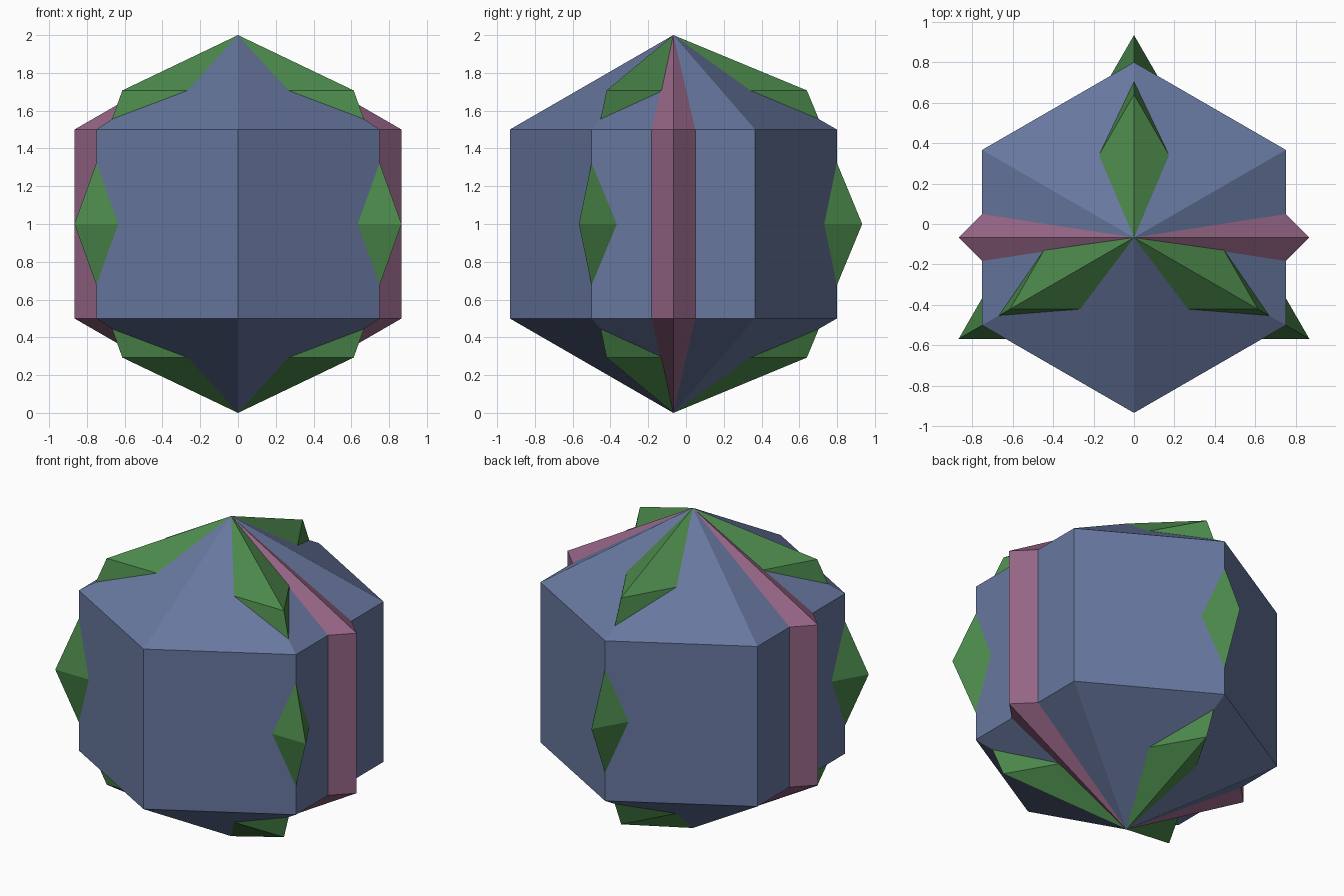
import bpy, bmesh
from math import pi, sin, cos, radians
from mathutils import Vector

if "Cube" in bpy.data.objects:
    bpy.data.objects.remove(bpy.data.objects["Cube"], do_unlink=True)

# Shared centre of the three interlocking unit-radius solids
CENTRE = Vector((0, -0.067, 1))


def make_material(name, rgb):
    mat = bpy.data.materials.new(name)
    mat.use_nodes = True
    mat.diffuse_color = (*rgb, 1)
    mat.node_tree.nodes["Principled BSDF"].inputs["Base Color"].default_value = (*rgb, 1)
    return mat


def faceted_sphere(name, sides, bands, mat):
    """Flat-shaded globe with one vertex column pointing to the back."""
    bm = bmesh.new()
    top = bm.verts.new((0, 0, 1))
    bottom = bm.verts.new((0, 0, -1))
    rings = []
    for b in range(1, bands):
        tilt = pi * b / bands
        rings.append([bm.verts.new((sin(tilt) * cos(a), sin(tilt) * sin(a), cos(tilt)))
                      for a in (radians(90) + 2 * pi * s / sides for s in range(sides))])
    for s in range(sides):
        n = (s + 1) % sides
        bm.faces.new((top, rings[0][s], rings[0][n]))
        for upper, lower in zip(rings, rings[1:]):
            bm.faces.new((upper[s], lower[s], lower[n], upper[n]))
        bm.faces.new((bottom, rings[-1][n], rings[-1][s]))
    bmesh.ops.recalc_face_normals(bm, faces=bm.faces)
    mesh = bpy.data.meshes.new(name)
    bm.to_mesh(mesh)
    bm.free()
    mesh.materials.append(mat)
    obj = bpy.data.objects.new(name, mesh)
    obj.location = CENTRE
    bpy.context.collection.objects.link(obj)
    return obj


# Three-sided, four-sided and six-sided globes
faceted_sphere("three_sided_globe", 3, 4, make_material("green", (0.072, 0.25, 0.072)))
faceted_sphere("four_sided_globe", 4, 3, make_material("dusty pink", (0.30, 0.13, 0.235)))
faceted_sphere("six_sided_globe", 6, 3, make_material("slate blue", (0.135, 0.185, 0.345)))
